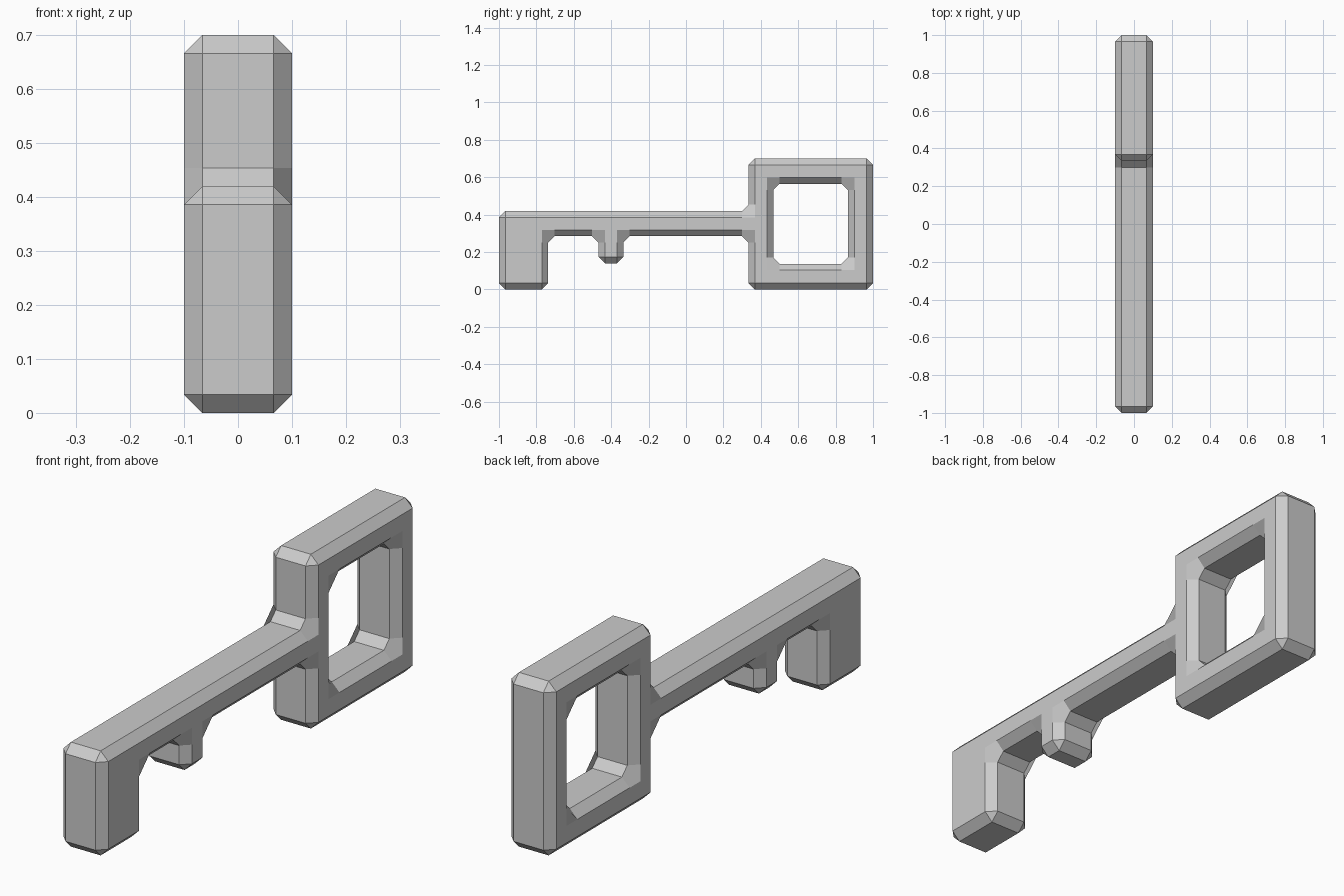
import bpy, bmesh

if "Cube" in bpy.data.objects:
    bpy.data.objects.remove(bpy.data.objects["Cube"])

HALF, BEV = 0.1, 0.034

# key profile (y, z) in two pieces, split through the middle of the bow
M = 0.667
left = [(M, 0), (M, 0.137), (0.467, 0.137), (0.467, 0.565), (M, 0.565), (M, 0.7),
        (0.334, 0.7), (0.334, 0.42), (-1, 0.42), (-1, 0), (-0.737, 0),
        (-0.737, 0.285), (-0.468, 0.285), (-0.468, 0.14), (-0.335, 0.14),
        (-0.335, 0.285), (0.334, 0.285), (0.334, 0)]
right = [(M, 0), (1, 0), (1, 0.7), (M, 0.7), (M, 0.565),
         (0.866, 0.565), (0.866, 0.137), (M, 0.137)]

# extrude the profile across x
bm = bmesh.new()
verts = {}
for prof in (left, right):
    for p in prof:
        if p not in verts:
            verts[p] = bm.verts.new((-HALF, p[0], p[1]))
    bm.faces.new([verts[p] for p in prof])
bmesh.ops.recalc_face_normals(bm, faces=bm.faces)
ext = bmesh.ops.extrude_face_region(bm, geom=bm.faces[:], use_keep_orig=True)
bmesh.ops.translate(bm, vec=(2 * HALF, 0, 0),
                    verts=[g for g in ext["geom"] if isinstance(g, bmesh.types.BMVert)])
bmesh.ops.recalc_face_normals(bm, faces=bm.faces)
mesh = bpy.data.meshes.new("key")
bm.to_mesh(mesh)
bm.free()
key = bpy.data.objects.new("key", mesh)
bpy.context.collection.objects.link(key)

# single chamfer on every sharp edge, patched at the inner corners
bev = key.modifiers.new("chamfer", 'BEVEL')
bev.width = BEV
bev.segments = 1
bev.limit_method = 'ANGLE'
bev.miter_outer = 'MITER_PATCH'
bev.use_clamp_overlap = False
